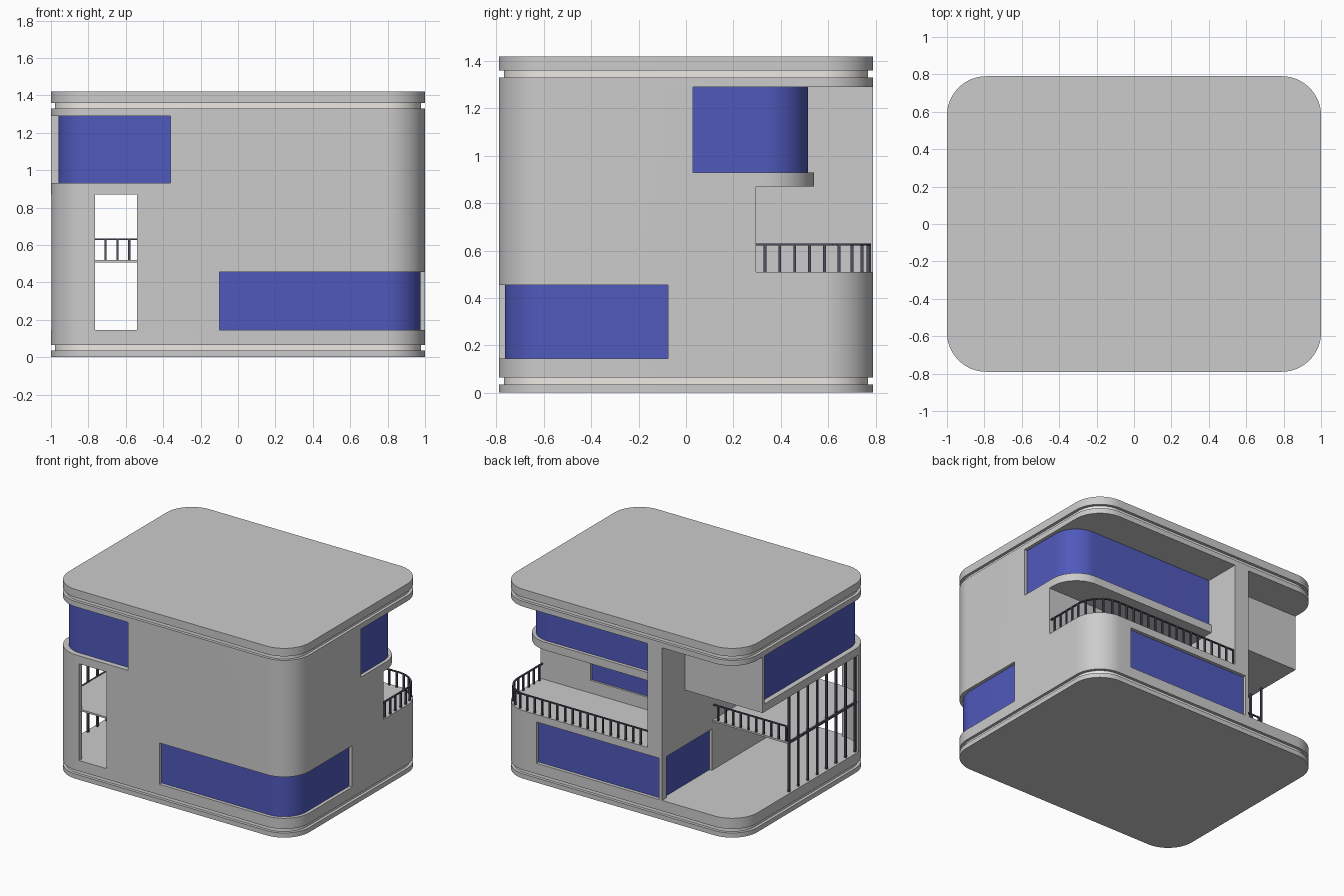
import bpy, bmesh, math
from mathutils import Vector

if "Cube" in bpy.data.objects:
    bpy.data.objects.remove(bpy.data.objects["Cube"])

HX, HY, R = 1.0, 0.79, 0.21


def material(name, rgb):
    m = bpy.data.materials.new(name)
    m.diffuse_color = (*rgb, 1)
    m.use_nodes = True
    m.node_tree.nodes["Principled BSDF"].inputs["Base Color"].default_value = m.diffuse_color
    return m


GLASS = material("blue_glass", (0.08, 0.10, 0.50))
METAL = material("dark_metal", (0.08, 0.08, 0.12))
PALE = material("pale_band", (0.85, 0.82, 0.78))


def corner(sx, sy, xe, ye, inset=0.0, hy=HY):
    """Line along one rounded corner of the plan, from (xe, y edge) to (x edge, ye)."""
    cx, cy, r = sx * (HX - R), sy * (hy - R), R - inset
    arc = [(cx + sx * r * math.sin(t), cy + sy * r * math.cos(t))
           for t in [i * math.pi / 32 for i in range(17)]]
    return [(xe, sy * (hy - inset))] + arc + [(sx * (HX - inset), ye)]


def outline(inset):
    pts = []
    for sx, sy in ((1, 1), (1, -1), (-1, -1), (-1, 1)):
        arc = corner(sx, sy, 0, 0, inset)[1:-1]
        pts += arc if sx * sy > 0 else arc[::-1]
    return pts


def prism(name, pts, z0, z1, mat=None):
    bm = bmesh.new()
    face = bm.faces.new([bm.verts.new((x, y, z0)) for x, y in pts])
    top = bmesh.ops.extrude_face_region(bm, geom=[face])["geom"]
    bmesh.ops.translate(bm, vec=(0, 0, z1 - z0),
                        verts=[v for v in top if isinstance(v, bmesh.types.BMVert)])
    bmesh.ops.recalc_face_normals(bm, faces=bm.faces)
    me = bpy.data.meshes.new(name)
    bm.to_mesh(me)
    bm.free()
    ob = bpy.data.objects.new(name, me)
    bpy.context.collection.objects.link(ob)
    if mat:
        me.materials.append(mat)
    return ob


def box(name, x0, x1, y0, y1, z0, z1, mat=None):
    return prism(name, [(x0, y0), (x1, y0), (x1, y1), (x0, y1)], z0, z1, mat)


def smooth(ob):
    bpy.ops.object.select_all(action='DESELECT')
    ob.select_set(True)
    bpy.context.view_layer.objects.active = ob
    bpy.ops.object.shade_smooth_by_angle(angle=math.radians(30))


def band(name, sx, sy, xe, ye, a, b, z0, z1, mat=None):
    """Curved strip around a corner between two insets."""
    return prism(name, corner(sx, sy, xe, ye, a) + corner(sx, sy, xe, ye, b)[::-1], z0, z1, mat)


def railing(name, path, z0, z1, step=0.063):
    """Thin top rail with evenly spaced posts along a plan line."""
    w, dist, nxt, k = 0.006, 0.0, step * 0.6, 0
    for a, b in zip(path, path[1:]):
        a, b = Vector(a), Vector(b)
        d = b - a
        if d.length < 1e-5:
            continue
        n = Vector((-d.y, d.x)).normalized() * w
        prism(f"{name}_rail", [a + n, b + n, b - n, a - n], z1 - 0.008, z1, METAL)
        while nxt <= dist + d.length:
            p = a + d * ((nxt - dist) / d.length)
            box(f"{name}_post", p.x - w, p.x + w, p.y - w, p.y + w, z0, z1, METAL)
            nxt += step
        dist += d.length


# Base, roof and the pale recessed bands
for name, inset, z0, z1, mat in (("base_slab", 0, 0, 0.035, None),
                                 ("base_groove", 0.022, 0.035, 0.065, PALE),
                                 ("roof_groove", 0.022, 1.33, 1.36, PALE),
                                 ("roof_slab", 0, 1.36, 1.42, None)):
    smooth(prism(name, outline(inset), z0, z1, mat))

# Main body and its openings
body = prism("house_body", outline(0), 0.065, 1.33)
cutters = [
    box("terrace_cut", -0.235, 1.2, 0.295, 1.2, 0.51, 1.29),
    box("terrace_side_cut", 0.96, 1.2, 0.03, 0.4, 0.93, 1.29),
    prism("atrium_cut", corner(-1, -1, -0.355, 1.2, 0.03) + [(-0.355, 1.2)], 0.145, 0.87),
    box("atrium_side_cut", -1.2, -0.8, -0.62, 1.2, 0.145, 0.87),
    box("rear_left_cut", -1.2, -0.355, 0.52, 1.2, 0.145, 1.29),
    box("door_cut", -0.765, -0.54, -1.2, -0.7, 0.145, 0.87),
    band("front_low_cut", 1, -1, -0.1, -0.075, -0.05, 0.035, 0.145, 0.455),
    band("front_high_cut", -1, -1, -0.36, 0.50, -0.05, 0.05, 0.93, 1.29),
    box("rear_window_cut", -0.33, 0.69, 0.755, 1.2, 0.145, 0.455),
    box("atrium_window_cut", -0.5, -0.32, 0.20, 0.74, 0.145, 0.455),
    box("terrace_window_cut", -0.1, 0.585, 0.27, 0.5, 0.605, 0.82),
]
for c in cutters:
    c.hide_render = True
    mod = body.modifiers.new(c.name, 'BOOLEAN')
    mod.operation, mod.solver, mod.object = 'DIFFERENCE', 'EXACT', c
bpy.context.view_layer.update()
me = bpy.data.meshes.new_from_object(body.evaluated_get(bpy.context.evaluated_depsgraph_get()))
body.modifiers.clear()
body.data = me
for c in cutters:
    bpy.data.objects.remove(c)
smooth(body)

# Glazing
smooth(band("front_low_glass", 1, -1, -0.1, -0.075, 0.025, 0.045, 0.145, 0.455, GLASS))
smooth(band("front_high_glass", -1, -1, -0.36, 0.50, 0.04, 0.06, 0.93, 1.29, GLASS))
box("rear_glass", -0.33, 0.69, 0.745, 0.765, 0.145, 0.455, GLASS)
box("atrium_glass", -0.335, -0.31, 0.20, 0.74, 0.145, 0.455, GLASS)
box("terrace_glass", -0.1, 0.585, 0.26, 0.28, 0.605, 0.82, GLASS)

# Upper room over the terrace: curved ledge and curved glass
ledge = corner(1, 1, -0.235, 0.28, 0, 0.54) + [(-0.235, 0.28)]
smooth(prism("upper_ledge", ledge, 0.87, 0.93))
room = corner(1, 1, -0.235, 0.03, 0.025, 0.54) + [(-0.235, 0.03)]
smooth(prism("upper_room_glass", room, 0.93, 1.29, GLASS))

# Terrace railing
railing("terrace", corner(1, 1, -0.235, 0.295, 0.015)[::-1], 0.51, 0.63)

# Mezzanine with railing
mezz = corner(-1, -1, -0.355, 0.19, 0.02) + [(-0.355, 0.19)]
smooth(prism("mezzanine", mezz, 0.507, 0.52))
railing("mezzanine", [(-0.355, 0.18), (-0.975, 0.18)], 0.52, 0.635)

# Side facade mullions and crossbar
for i in range(8):
    y = 0.18 - i * 0.112
    box("mullion", -0.987, -0.973, y - 0.007, y + 0.007, 0.145, 0.87, METAL)
box("mullion_crossbar", -0.987, -0.973, -0.62, 0.187, 0.505, 0.522, METAL)
